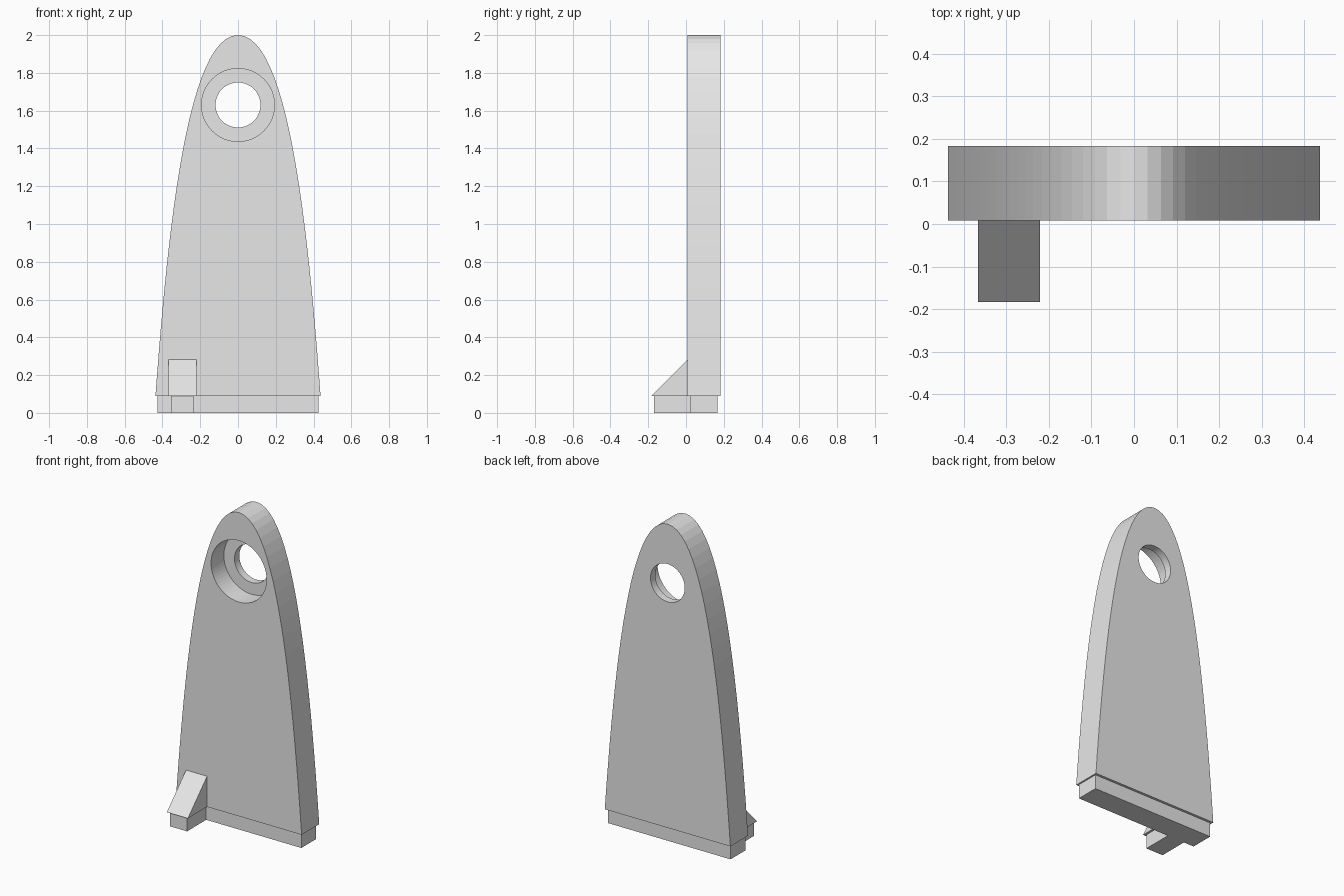
import bpy, bmesh, math
from mathutils import Matrix, Vector

if "Cube" in bpy.data.objects:
    bpy.data.objects.remove(bpy.data.objects["Cube"])

grey = bpy.data.materials.new("plain_grey")
grey.diffuse_color = (0.8, 0.8, 0.8, 1)
grey.use_nodes = True
grey.node_tree.nodes["Principled BSDF"].inputs["Base Color"].default_value = grey.diffuse_color


def extrude(name, points, offset):
    """Solid prism from a planar outline pushed along an offset."""
    bm = bmesh.new()
    face = bm.faces.new([bm.verts.new(p) for p in points])
    res = bmesh.ops.extrude_face_region(bm, geom=[face])
    moved = [g for g in res["geom"] if isinstance(g, bmesh.types.BMVert)]
    bmesh.ops.translate(bm, verts=moved, vec=Vector(offset))
    bmesh.ops.recalc_face_normals(bm, faces=bm.faces)
    me = bpy.data.meshes.new(name)
    bm.to_mesh(me)
    bm.free()
    me.materials.append(grey)
    ob = bpy.data.objects.new(name, me)
    bpy.context.collection.objects.link(ob)
    return ob


def bore(target, radius, y0, y1, z):
    """Cut a round hole along y, then drop the cutter."""
    n = 64
    ring = [(radius * math.cos(2 * math.pi * i / n), y0,
             z + radius * math.sin(2 * math.pi * i / n)) for i in range(n)]
    cutter = extrude("cutter", ring, (0, y1 - y0, 0))
    cutter.hide_render = True
    mod = target.modifiers.new("bore", 'BOOLEAN')
    mod.operation = 'DIFFERENCE'
    mod.solver = 'EXACT'
    mod.object = cutter
    bpy.context.view_layer.objects.active = target
    bpy.ops.object.modifier_apply(modifier=mod.name)
    bpy.data.objects.remove(cutter)


FRONT, BACK, LEDGE = 0.008, 0.183, 0.09

# Tall arched plate: half outline is one cubic curve, mirrored
ctrl = [(0, 2), (0.265, 2), (0.37, 1.0), (0.437, LEDGE)]
half = []
for i in range(25):
    t = i / 24
    w = ((1 - t) ** 3, 3 * t * (1 - t) ** 2, 3 * t * t * (1 - t), t ** 3)
    half.append(tuple(sum(a * p[k] for a, p in zip(w, ctrl)) for k in (0, 1)))
outline = half + [(-x, z) for x, z in reversed(half[1:])]
plate = extrude("arched_plate", [(x, FRONT, z) for x, z in outline],
                (0, BACK - FRONT, 0))

# Stepped round hole: wide recess at the front, narrow hole through
bore(plate, 0.193, -0.1, 0.135, 1.63)
bore(plate, 0.119, -0.1, 0.3, 1.63)

# Sloped foot brace in front
extrude("foot_brace", [(-0.367, FRONT, LEDGE), (-0.367, -0.183, LEDGE),
                       (-0.367, FRONT, 0.282)], (0.146, 0, 0))

# Inset base strip with a tongue under the brace
extrude("base_strip", [(-0.427, 0.02, 0), (-0.355, 0.02, 0), (-0.355, -0.17, 0),
                       (-0.235, -0.17, 0), (-0.235, 0.02, 0), (0.427, 0.02, 0),
                       (0.427, 0.167, 0), (-0.427, 0.167, 0)], (0, 0, LEDGE))
